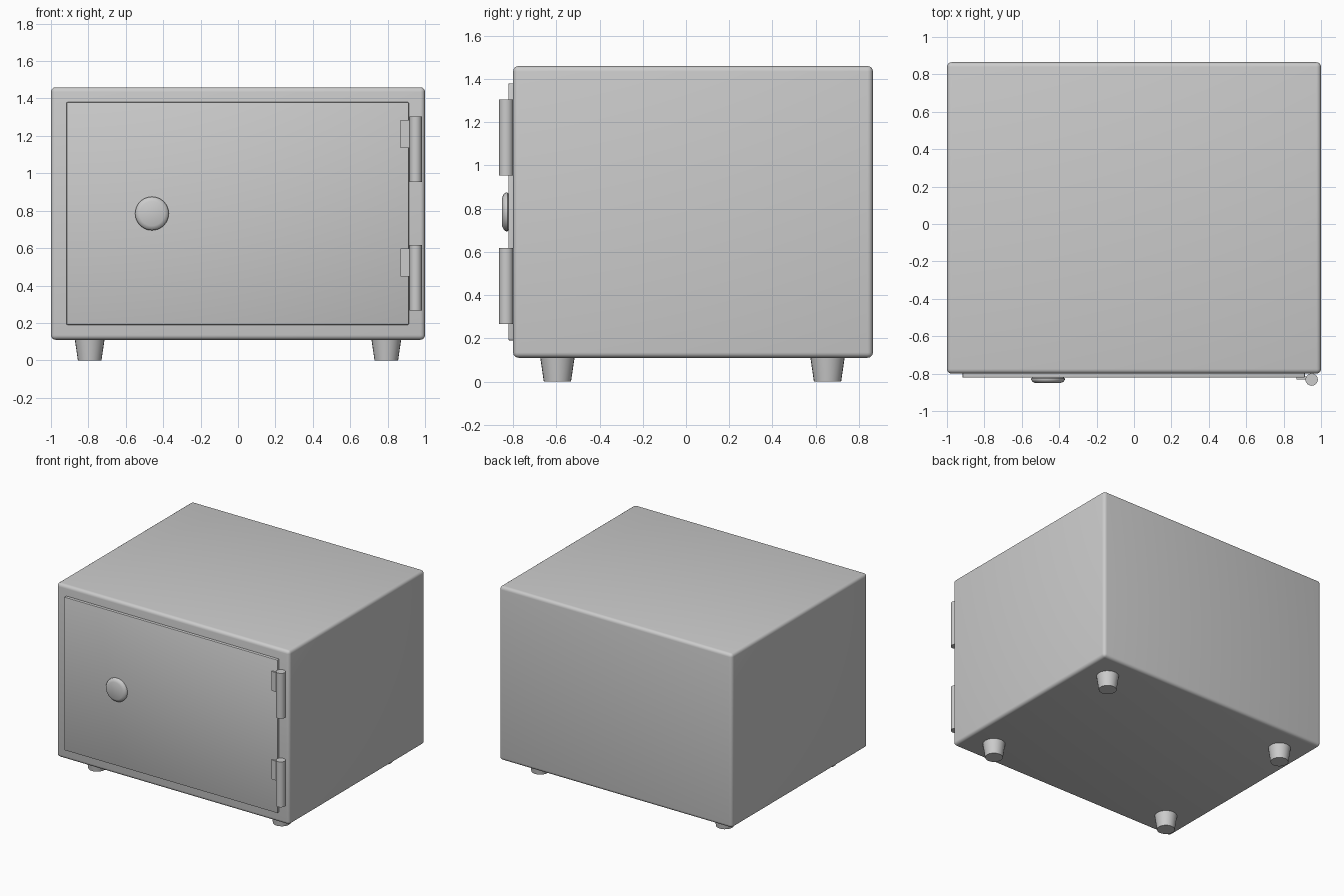
import bpy, bmesh
from math import radians, pi, sin, cos
from mathutils import Matrix

if "Cube" in bpy.data.objects:
    bpy.data.objects.remove(bpy.data.objects["Cube"])


def finish(obj, angle=40):
    bpy.ops.object.select_all(action='DESELECT')
    obj.select_set(True)
    bpy.context.view_layer.objects.active = obj
    bpy.ops.object.shade_smooth_by_angle(angle=radians(angle))


def box(name, lo, hi, bevel=0.0, segments=3):
    size = [b - a for a, b in zip(lo, hi)]
    mid = [(a + b) / 2 for a, b in zip(lo, hi)]
    bm = bmesh.new()
    bmesh.ops.create_cube(bm, size=1, matrix=Matrix.Translation(mid) @ Matrix.Diagonal((*size, 1)))
    if bevel:
        bmesh.ops.bevel(bm, geom=bm.edges[:], offset=bevel, segments=segments,
                        profile=0.5, affect='EDGES')
    return add(name, bm)


def add(name, bm):
    bmesh.ops.recalc_face_normals(bm, faces=bm.faces[:])
    mesh = bpy.data.meshes.new(name)
    bm.to_mesh(mesh)
    bm.free()
    obj = bpy.data.objects.new(name, mesh)
    bpy.context.collection.objects.link(obj)
    finish(obj)
    return obj


def turned(name, profile, matrix, sides=32):
    """Revolve a list of (radius, height) about local z, with capped ends."""
    bm = bmesh.new()
    rings = [[bm.verts.new((r * cos(2 * pi * i / sides), r * sin(2 * pi * i / sides), h))
              for i in range(sides)] for r, h in profile]
    for a, b in zip(rings, rings[1:]):
        for i in range(sides):
            j = (i + 1) % sides
            bm.faces.new((a[i], a[j], b[j], b[i]))
    bm.faces.new(rings[0])
    bm.faces.new(rings[-1])
    bm.transform(matrix)
    return add(name, bm)


# Cabinet and door
box("safe_body", (-1, -0.80, 0.11), (1, 0.865, 1.46), 0.025, 4)
box("door", (-0.917, -0.822, 0.19), (0.914, -0.79, 1.38), 0.006, 2)

# Round knob with a tapered face
turned("door_knob", [(0.082, 0), (0.09, 0.006), (0.09, 0.013), (0.083, 0.023), (0.066, 0.031)],
       Matrix.Translation((-0.46, -0.82, 0.785)) @ Matrix.Rotation(radians(90), 4, 'X'))

# Hinges: barrel plus leaf on the door
for label, z in (("upper", 0.953), ("lower", 0.266)):
    turned(label + "_hinge_barrel", [(0.033, 0), (0.033, 0.352)],
           Matrix.Translation((0.95, -0.832, z)), 24)
    box(label + "_hinge_leaf", (0.87, -0.832, z + 0.182), (0.925, -0.815, z + 0.332))

# Tapered feet
for side, x in (("left", -0.793), ("right", 0.793)):
    for end, y in (("front", -0.595), ("back", 0.655)):
        turned(f"{end}_{side}_foot", [(0.063, 0), (0.08, 0.115)], Matrix.Translation((x, y, 0)), 24)
